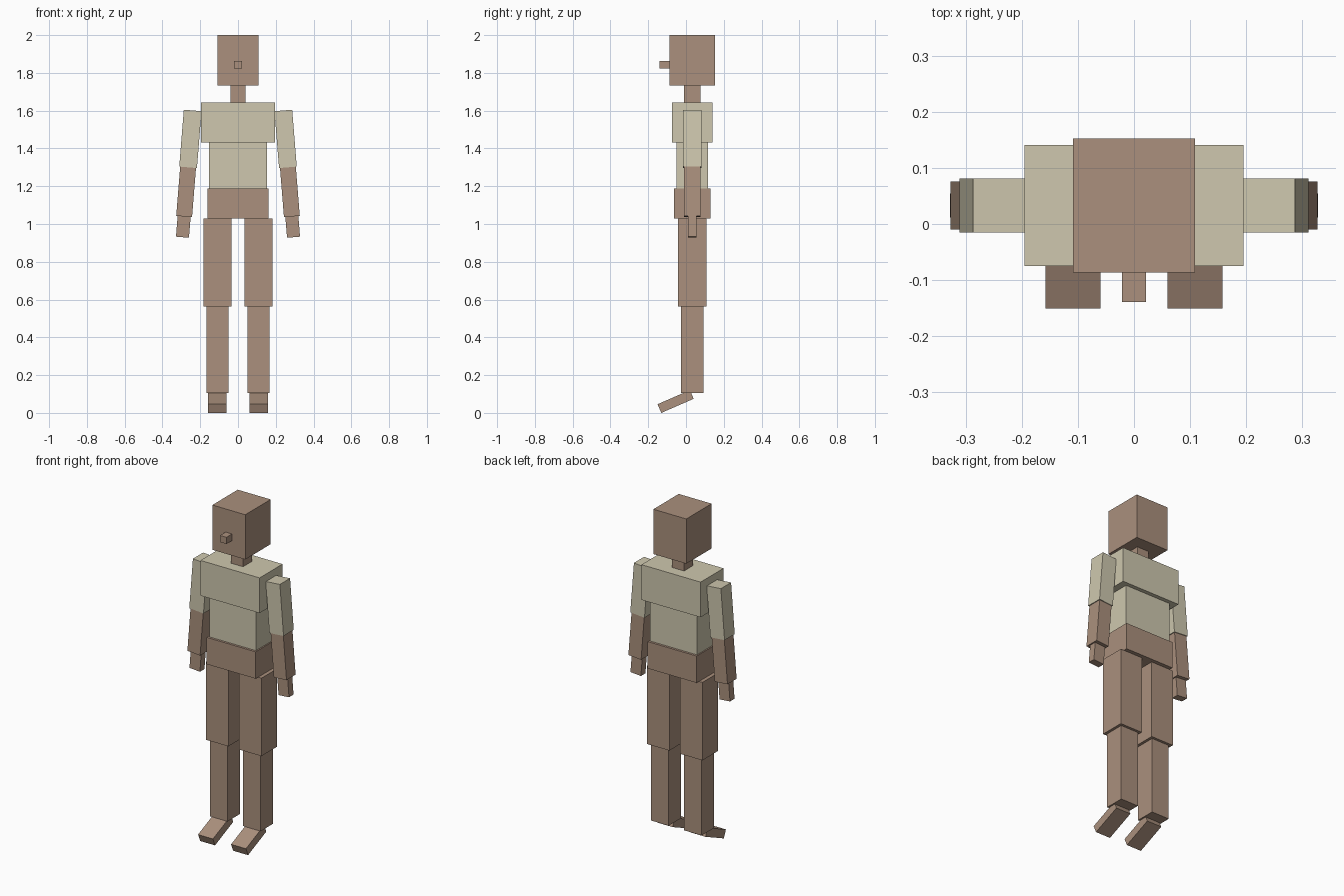
import bpy
import bmesh
import math
from mathutils import Matrix, Vector

cube = bpy.data.objects.get("Cube")
if cube:
    bpy.data.objects.remove(cube, do_unlink=True)


def make_material(name, rgb):
    mat = bpy.data.materials.new(name)
    mat.use_nodes = True
    colour = (*rgb, 1.0)
    mat.diffuse_color = colour
    bsdf = next(n for n in mat.node_tree.nodes if n.type == "BSDF_PRINCIPLED")
    bsdf.inputs["Base Color"].default_value = colour
    return mat


skin = make_material("brown", (0.405, 0.28, 0.205))
shirt = make_material("pale khaki", (0.62, 0.575, 0.425))

MID_Y = 0.033  # shared depth centre of the body


def box(name, centre, size, mat, rotation=None):
    """A flat-faced block, rotated about its own centre."""
    bm = bmesh.new()
    bmesh.ops.create_cube(bm, size=1.0, matrix=Matrix.Diagonal((*size, 1.0)))
    mesh = bpy.data.meshes.new(name)
    bm.to_mesh(mesh)
    bm.free()
    mesh.materials.append(mat)
    obj = bpy.data.objects.new(name, mesh)
    bpy.context.collection.objects.link(obj)
    obj.location = centre
    if rotation:
        obj.rotation_euler = rotation
    return obj


def upright(name, x, width, depth, bottom, top, mat):
    return box(name, (x, MID_Y, (bottom + top) / 2), (width, depth, top - bottom), mat)


# Head, neck and trunk
upright("head", 0, 0.217, 0.239, 1.733, 2.0, skin)
upright("neck", 0, 0.08, 0.085, 1.642, 1.733, skin)
upright("chest", 0, 0.39, 0.216, 1.432, 1.642, shirt)
upright("abdomen", 0, 0.308, 0.168, 1.188, 1.432, shirt)
upright("pelvis", 0, 0.323, 0.195, 1.028, 1.188, skin)
box("nose", (0, -0.112, 1.842), (0.042, 0.054, 0.04), skin)

# Arm segments: name, start and end along the arm, width, depth, material
ARM = [
    ("upper_arm", 0.0, 0.302, 0.094, 0.096, shirt),
    ("forearm", 0.302, 0.563, 0.084, 0.086, skin),
    ("hand", 0.563, 0.673, 0.069, 0.043, skin),
]
TILT = math.radians(4.6)

for side, sign in (("left", 1), ("right", -1)):
    # Arm hanging slightly outwards from the shoulder
    shoulder = Vector((sign * 0.24, MID_Y, 1.601))
    down = Vector((sign * math.sin(TILT), 0, -math.cos(TILT)))
    for part, start, end, width, depth, mat in ARM:
        box(f"{side}_{part}", shoulder + down * (start + end) / 2,
            (width, depth, end - start), mat, (0, -sign * TILT, 0))

    # Leg
    x = sign * 0.109
    upright(f"{side}_thigh", x, 0.149, 0.149, 0.563, 1.028, skin)
    upright(f"{side}_shin", x, 0.117, 0.118, 0.105, 0.563, skin)
    # Foot pointing downwards at the toes
    box(f"{side}_foot", (x, -0.055, 0.0602), (0.098, 0.187, 0.05), skin,
        (math.radians(23.5), 0, 0))
